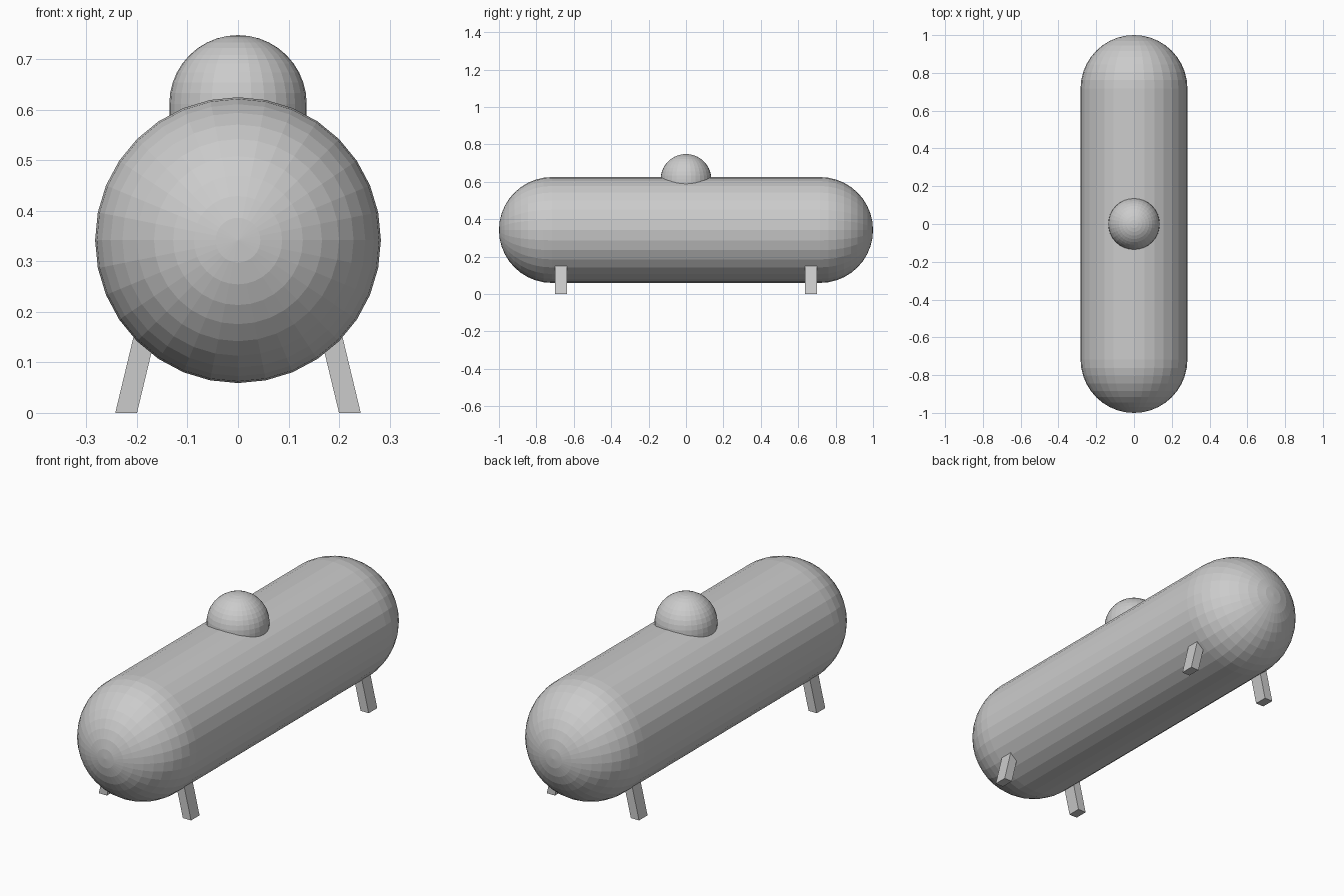
import bpy, bmesh, math
from mathutils import Matrix

if "Cube" in bpy.data.objects:
    bpy.data.objects.remove(bpy.data.objects["Cube"])

SIDES, RINGS = 32, 10
grey = bpy.data.materials.new("light_grey_paint")
grey.diffuse_color = (0.6, 0.6, 0.6, 1)
grey.use_nodes = True
grey.node_tree.nodes["Principled BSDF"].inputs["Base Color"].default_value = grey.diffuse_color


def finish(bm, name):
    bmesh.ops.recalc_face_normals(bm, faces=bm.faces[:])
    mesh = bpy.data.meshes.new(name)
    bm.to_mesh(mesh)
    bm.free()
    mesh.materials.append(grey)
    ob = bpy.data.objects.new(name, mesh)
    bpy.context.collection.objects.link(ob)
    return ob


def lathe(name, profile, matrix):
    """Revolve (radius, height) points around z; radius 0 makes a pole."""
    bm = bmesh.new()
    rings = []
    for r, h in profile:
        if r < 1e-6:
            rings.append([bm.verts.new((0, 0, h))] * SIDES)
        else:
            rings.append([bm.verts.new((r * math.cos(a), r * math.sin(a), h))
                          for a in (2 * math.pi * i / SIDES for i in range(SIDES))])
    for lo, hi in zip(rings, rings[1:]):
        for i in range(SIDES):
            j = (i + 1) % SIDES
            quad = list(dict.fromkeys((lo[i], lo[j], hi[j], hi[i])))
            bm.faces.new(quad)
    bm.transform(matrix)
    return finish(bm, name)


def quarter(radius, base):
    """Quarter circle from the equator at height base up to the pole."""
    pts = []
    for k in range(RINGS + 1):
        a = math.pi / 2 * k / RINGS
        pts.append((radius * math.cos(a), base + radius * math.sin(a)))
    pts[-1] = (0, base + radius)
    return pts


# Tank: capsule lying along y
R, ZC = 0.283, 0.342
cap = quarter(R, 1 - R)
profile = [(r, -h) for r, h in reversed(cap)] + cap
lathe("tank", profile,
      Matrix.Translation((0, 0, ZC)) @ Matrix.Rotation(math.pi / 2, 4, 'X'))

# Dome over the valve: short collar with a round top
lathe("valve_dome", [(0, 0.56), (0.136, 0.56)] + quarter(0.136, 0.612), Matrix())

# Four splayed legs, their tops hidden in the tank
for sx, side in ((-1, "left"), (1, "right")):
    for sy, end in ((-1, "front"), (1, "back")):
        bm = bmesh.new()
        bmesh.ops.create_cube(bm, size=1)
        for v in bm.verts:
            z = 0.19 if v.co.z > 0 else 0.0
            v.co = (sx * (0.2215 - 0.24 * z) + v.co.x * 0.043,
                    sy * 0.668 + v.co.y * 0.064, z)
        finish(bm, f"{end}_{side}_leg")
